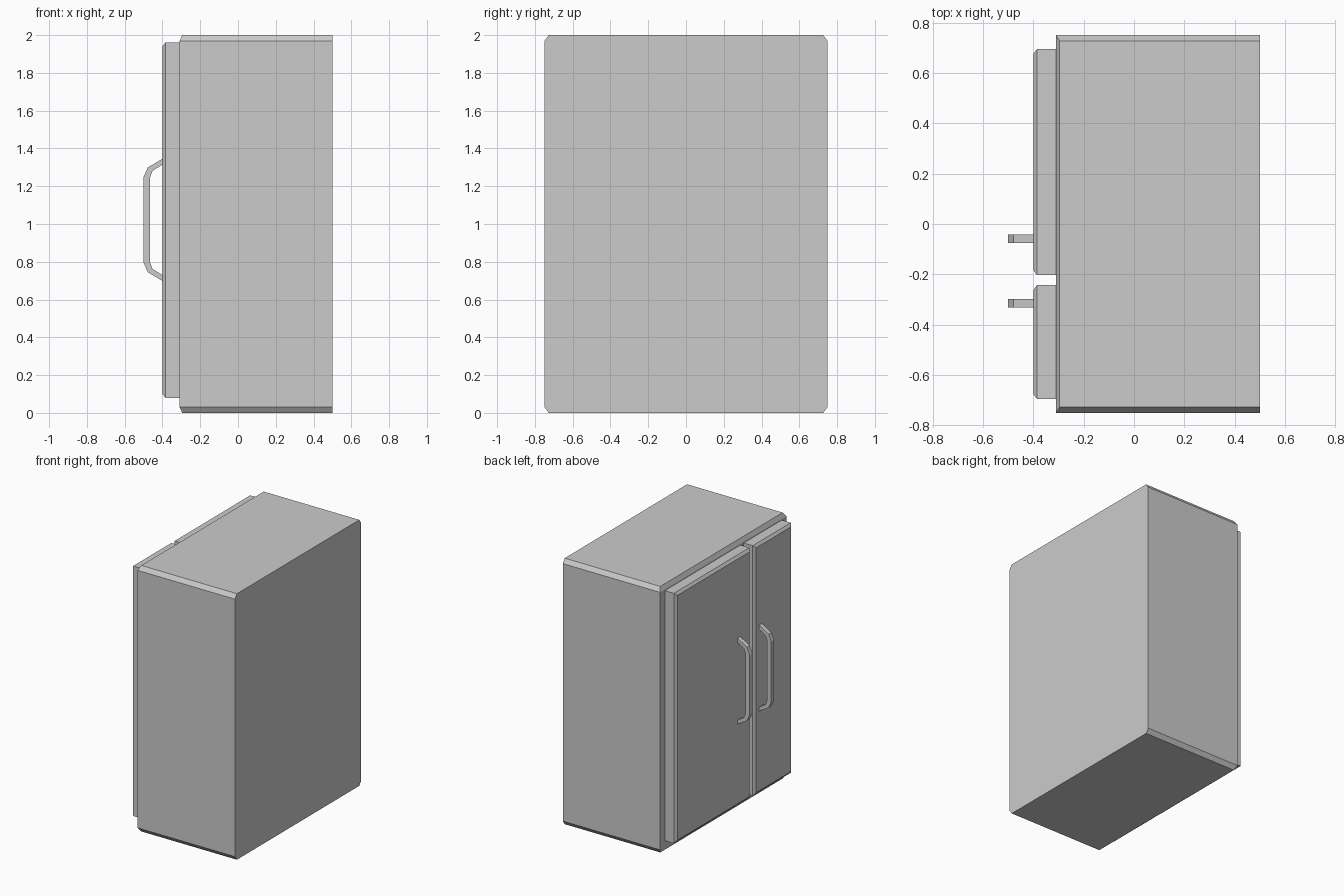
import bpy, bmesh

if "Cube" in bpy.data.objects:
    bpy.data.objects.remove(bpy.data.objects["Cube"])


def loft(name, rings):
    """Skin a stack of equal-length closed point rings and cap both ends."""
    bm = bmesh.new()
    loops = [[bm.verts.new(p) for p in ring] for ring in rings]
    n = len(loops[0])
    for a, b in zip(loops, loops[1:]):
        for i in range(n):
            j = (i + 1) % n
            bm.faces.new((a[i], a[j], b[j], b[i]))
    bm.faces.new(loops[0][::-1])
    bm.faces.new(loops[-1])
    bmesh.ops.recalc_face_normals(bm, faces=bm.faces)
    mesh = bpy.data.meshes.new(name)
    bm.to_mesh(mesh)
    bm.free()
    obj = bpy.data.objects.new(name, mesh)
    bpy.context.collection.objects.link(obj)
    return obj


# Cabinet: top and bottom rims are chamfered, the +x back stays flat
def cabinet_ring(z, dx, dy):
    x0, y = -0.31 + dx, 0.75 - dy
    return [(x0, -y, z), (0.5, -y, z), (0.5, y, z), (x0, y, z)]


loft("cabinet", [cabinet_ring(0, 0.015, 0.023), cabinet_ring(0.032, 0, 0),
                 cabinet_ring(1.968, 0, 0), cabinet_ring(2, 0.015, 0.023)])


# Doors: slabs with a chamfered outer face
def door(name, y0, y1, z0=0.08, z1=1.96):
    def ring(x, d):
        return [(x, y0 + d, z0 + d), (x, y1 - d, z0 + d),
                (x, y1 - d, z1 - d), (x, y0 + d, z1 - d)]
    loft(name, [ring(-0.31, 0), ring(-0.385, 0), ring(-0.40, 0.02)])


door("wide_door", -0.203, 0.695)
door("narrow_door", -0.695, -0.243)

# Handles: bent bars, half profile mirrored about the handle's mid height
MID = 1.022
outer = [(-0.40, 0.323), (-0.478, 0.277), (-0.50, 0.226)]
inner = [(-0.40, 0.292), (-0.453, 0.259), (-0.465, 0.226)]


def whole(half):
    return ([(x, MID + h) for x, h in half]
            + [(x, MID - h) for x, h in reversed(half)])


def handle(name, y0, y1):
    loft(name, [[(xo, y0, zo), (xo, y1, zo), (xi, y1, zi), (xi, y0, zi)]
                for (xo, zo), (xi, zi) in zip(whole(outer), whole(inner))])


handle("wide_door_handle", -0.075, -0.041)
handle("narrow_door_handle", -0.332, -0.298)
